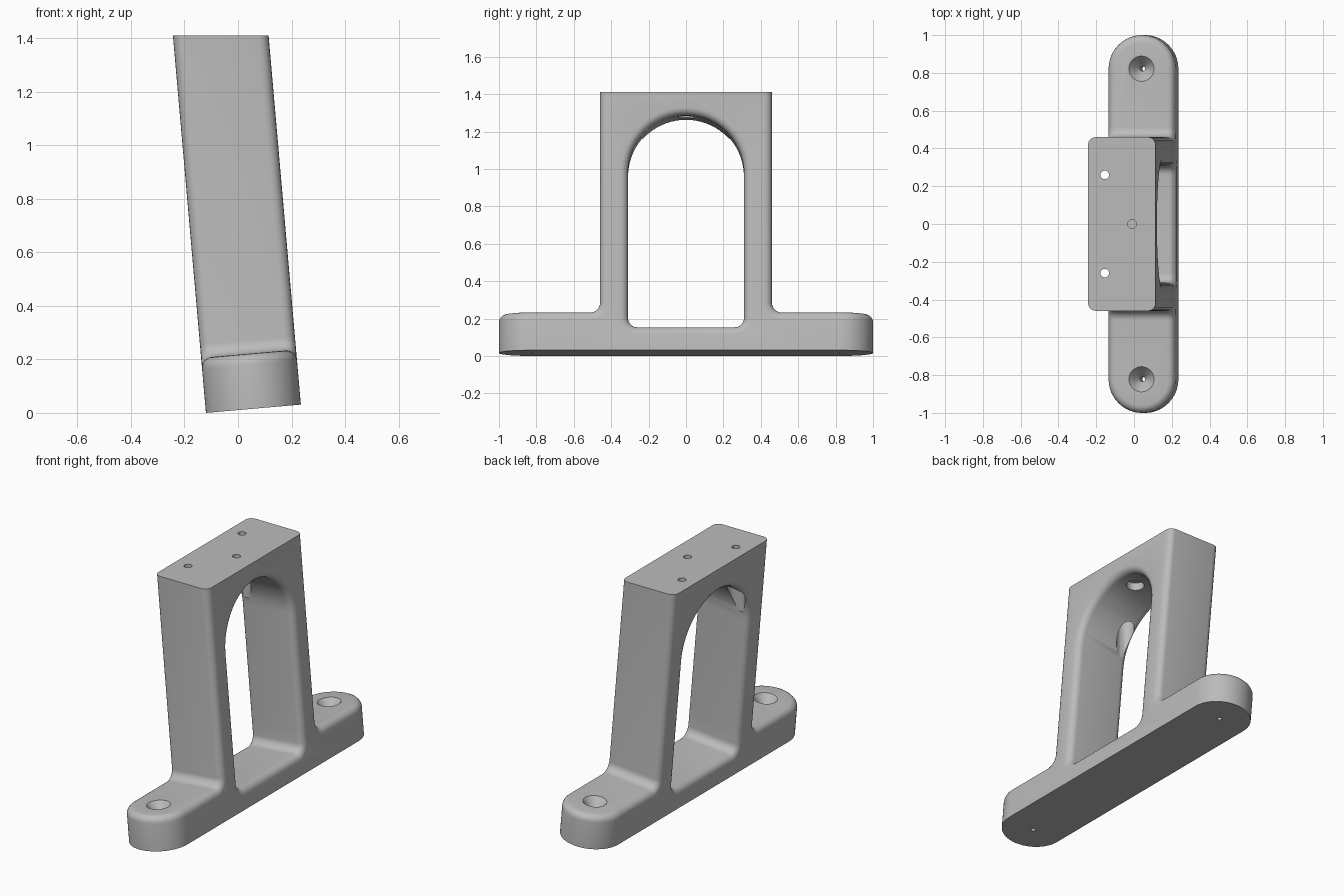
import bpy, bmesh, math
from mathutils import Matrix, Vector

cube = bpy.data.objects.get("Cube")
if cube:
    bpy.data.objects.remove(cube, do_unlink=True)

# Main sizes, measured in the leaning frame of the bracket
HALF = 0.178          # half thickness
END = 1 - HALF        # centre of each rounded foot end
BASE_TOP = 0.206
POST = 0.46           # half width of the upright
ARCH = 0.31           # half width of the opening
FLOOR, SPRING = 0.126, 0.954
FILLET, ROUND = 0.05, 0.04
TOP = 1.41
LEAN = Matrix.Translation((0.0575, 0, 0.0155)) @ Matrix.Rotation(math.radians(-5), 4, 'Y')
WORLD = Matrix.Identity(4)


def arc(cx, cy, r, start, end, steps):
    angles = [math.radians(start + (end - start) * i / steps) for i in range(steps + 1)]
    return [(cx + r * math.cos(a), cy + r * math.sin(a)) for a in angles]


def prism(name, outline, axis, low, high, matrix=LEAN):
    """Extrude a closed outline along x (outline in y, z) or z (outline in x, y)."""
    bm = bmesh.new()
    place = (lambda a, b: (low, a, b)) if axis == 'x' else (lambda a, b: (a, b, low))
    face = bm.faces.new([bm.verts.new(place(a, b)) for a, b in outline])
    new = bmesh.ops.extrude_face_region(bm, geom=[face])['geom']
    step = Vector((high - low, 0, 0) if axis == 'x' else (0, 0, high - low))
    bmesh.ops.translate(bm, vec=step, verts=[v for v in new if isinstance(v, bmesh.types.BMVert)])
    return finish(name, bm, matrix)


def lathe(name, x, y, profile, matrix=LEAN, sides=32):
    """Closed turned solid from (radius, height) pairs."""
    bm = bmesh.new()
    rings = [[bm.verts.new((x + r * math.cos(math.tau * i / sides),
                            y + r * math.sin(math.tau * i / sides), z))
              for i in range(sides)] for r, z in profile]
    for a, b in zip(rings, rings[1:]):
        for i in range(sides):
            j = (i + 1) % sides
            bm.faces.new((a[i], a[j], b[j], b[i]))
    bm.faces.new(rings[0])
    bm.faces.new(rings[-1])
    return finish(name, bm, matrix)


def finish(name, bm, matrix):
    bmesh.ops.recalc_face_normals(bm, faces=bm.faces)
    mesh = bpy.data.meshes.new(name)
    bm.to_mesh(mesh)
    bm.free()
    obj = bpy.data.objects.new(name, mesh)
    obj.matrix_world = matrix
    bpy.context.collection.objects.link(obj)
    return obj


def select(obj):
    bpy.ops.object.select_all(action='DESELECT')
    obj.select_set(True)
    bpy.context.view_layer.objects.active = obj


def cut(obj, cutter):
    cutter.hide_render = True
    bpy.context.view_layer.update()
    mod = obj.modifiers.new("cut", 'BOOLEAN')
    mod.operation, mod.solver, mod.object = 'DIFFERENCE', 'EXACT', cutter
    select(obj)
    bpy.ops.object.modifier_apply(modifier=mod.name)
    bpy.data.objects.remove(cutter, do_unlink=True)


# Tall blank with rounded ends
plan = arc(0, END, HALF, 0, 180, 32) + arc(0, -END, HALF, 180, 360, 32)
body = prism("bracket_body", plan, 'z', -0.2, 1.7)

# Cut away above each foot, leaving a fillet against the upright
for side in (1, -1):
    shape = [(POST, 2)] + arc(POST + FILLET, BASE_TOP + FILLET, FILLET, 180, 270, 8)
    shape += [(1.3, BASE_TOP), (1.3, 2)]
    cut(body, prism("foot_cutter", [(side * y, z) for y, z in shape], 'x', -0.4, 0.4))

# Arched opening
inner = ARCH - FILLET
opening = arc(0, SPRING, ARCH, 0, 180, 36)
opening += arc(-inner, FLOOR + FILLET, FILLET, 180, 270, 8)
opening += arc(inner, FLOOR + FILLET, FILLET, 270, 360, 8)
cut(body, prism("opening_cutter", opening, 'x', -0.4, 0.4))

# Round every remaining sharp edge
bevel = body.modifiers.new("rounding", 'BEVEL')
bevel.width, bevel.segments = ROUND, 5
bevel.limit_method, bevel.angle_limit = 'ANGLE', math.radians(50)
bevel.use_clamp_overlap = False
select(body)
bpy.ops.object.modifier_apply(modifier=bevel.name)

# Crisp underside square to the body, and level top
slab = [(-1.5, -1.5), (1.5, -1.5), (1.5, 1.5), (-1.5, 1.5)]
cut(body, prism("bottom_cutter", slab, 'z', -1, 0))
cut(body, prism("top_cutter", slab, 'z', TOP, 2.5, WORLD))

# Countersunk screw holes in the feet
for side in (1, -1):
    cut(body, lathe("screw_cutter", 0, side * END,
                    [(0.013, -0.1), (0.013, 0.14), (0.067, BASE_TOP), (0.067, 0.3)]))

# Vertical mounting holes in the top, counterbored from the opening
for x, y, low in ((-0.155, 0.26, 1.0), (-0.155, -0.26, 1.0), (-0.01, 0, 1.15)):
    cut(body, lathe("mount_cutter", x, y,
                    [(0.05, low), (0.05, 1.32), (0.023, 1.32), (0.023, 1.6)], WORLD))

# Single plain grey
grey = bpy.data.materials.new("plain_grey")
grey.use_nodes = True
colour = (0.5, 0.5, 0.5, 1)
grey.diffuse_color = colour
grey.node_tree.nodes["Principled BSDF"].inputs["Base Color"].default_value = colour
body.data.materials.clear()
body.data.materials.append(grey)
select(body)
bpy.ops.object.shade_smooth_by_angle(angle=math.radians(30))
